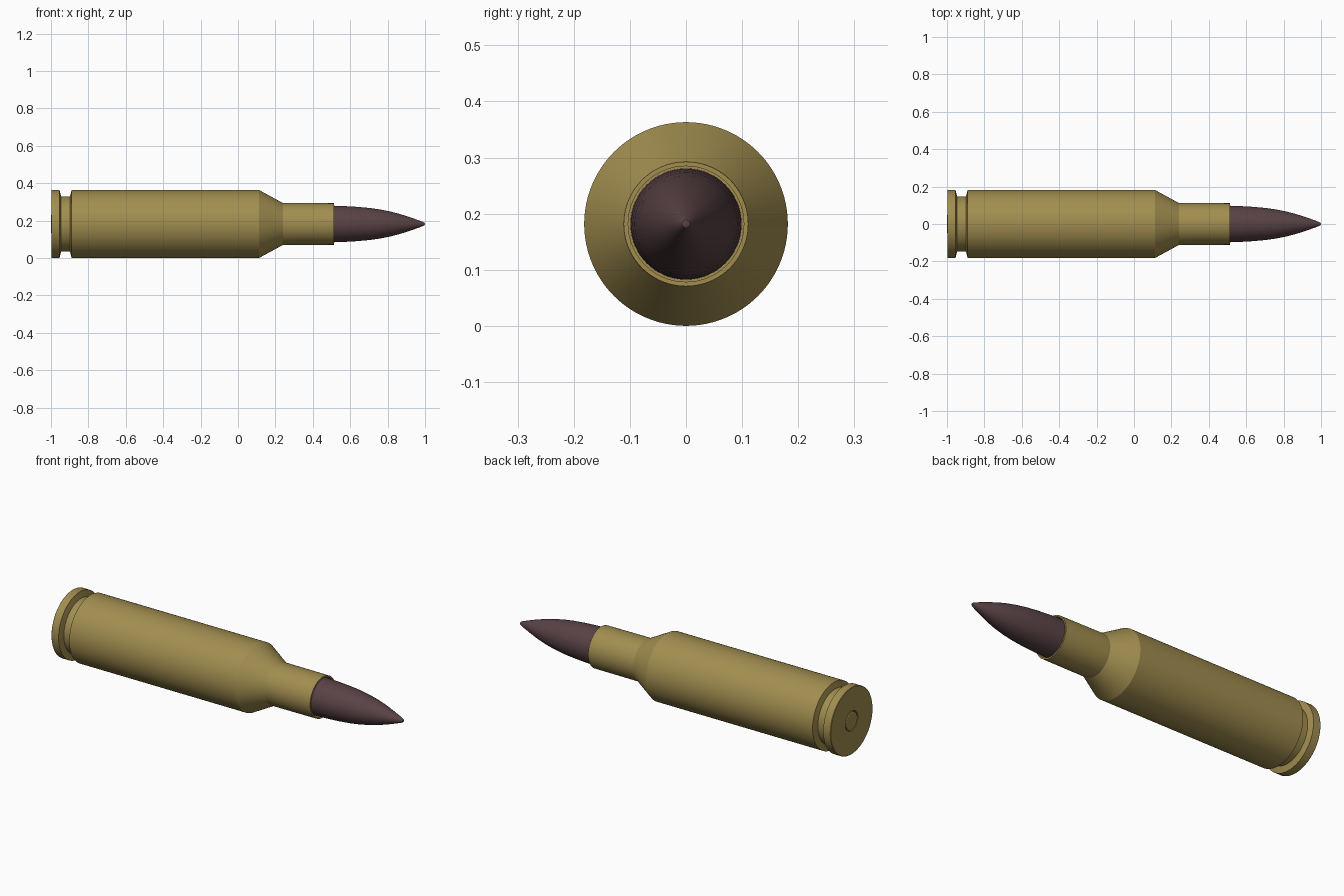
import bpy, bmesh, math

if "Cube" in bpy.data.objects:
    bpy.data.objects.remove(bpy.data.objects["Cube"])

SIDES = 96
AXIS_Z = 0.1815


def material(name, rgb):
    m = bpy.data.materials.new(name)
    m.diffuse_color = (*rgb, 1)
    m.use_nodes = True
    m.node_tree.nodes["Principled BSDF"].inputs["Base Color"].default_value = m.diffuse_color
    return m


def lathe(name, profile, mat):
    """Revolve (x, radius) points around the horizontal long axis."""
    bm = bmesh.new()
    verts = [bm.verts.new((x, 0, r)) for x, r in profile]
    edges = [bm.edges.new(pair) for pair in zip(verts, verts[1:])]
    bmesh.ops.spin(bm, geom=verts + edges, cent=(0, 0, 0), axis=(1, 0, 0),
                   angle=math.tau, steps=SIDES, use_duplicate=False)
    bmesh.ops.remove_doubles(bm, verts=bm.verts, dist=1e-5)
    bmesh.ops.recalc_face_normals(bm, faces=bm.faces)
    mesh = bpy.data.meshes.new(name)
    bm.to_mesh(mesh)
    bm.free()
    mesh.materials.append(mat)
    ob = bpy.data.objects.new(name, mesh)
    ob.location.z = AXIS_Z
    bpy.context.collection.objects.link(ob)
    bpy.ops.object.select_all(action='DESELECT')
    ob.select_set(True)
    bpy.context.view_layer.objects.active = ob
    bpy.ops.object.shade_smooth_by_angle(angle=math.radians(25))
    return ob


brass = material("brass", (0.36, 0.27, 0.08))
copper = material("dark_copper", (0.10, 0.055, 0.06))

# Case: primer pocket, rim, extractor groove, body, shoulder, neck, open mouth
lathe("case", [
    (-0.985, 0), (-0.985, 0.054), (-0.998, 0.054),
    (-0.998, 0.1795), (-0.996, 0.1815), (-0.954, 0.1815),
    (-0.946, 0.148), (-0.898, 0.148), (-0.89, 0.1815),
    (0.113, 0.1815), (0.24, 0.112), (0.512, 0.111),
    (0.512, 0.103), (0.46, 0.103), (0.46, 0),
], brass)

# Primer cap seated in the base
lathe("primer", [(-0.984, 0), (-0.984, 0.049), (-0.998, 0.049),
                 (-1.0, 0.046), (-1.0, 0)], brass)

# Pointed projectile seated in the neck
lathe("projectile", [
    (0.461, 0), (0.461, 0.099), (0.52, 0.0975), (0.58, 0.095),
    (0.64, 0.0915), (0.70, 0.086), (0.76, 0.0775), (0.82, 0.0655),
    (0.87, 0.052), (0.92, 0.036), (0.96, 0.022), (0.985, 0.0125),
    (0.996, 0.007), (1.0, 0),
], copper)
